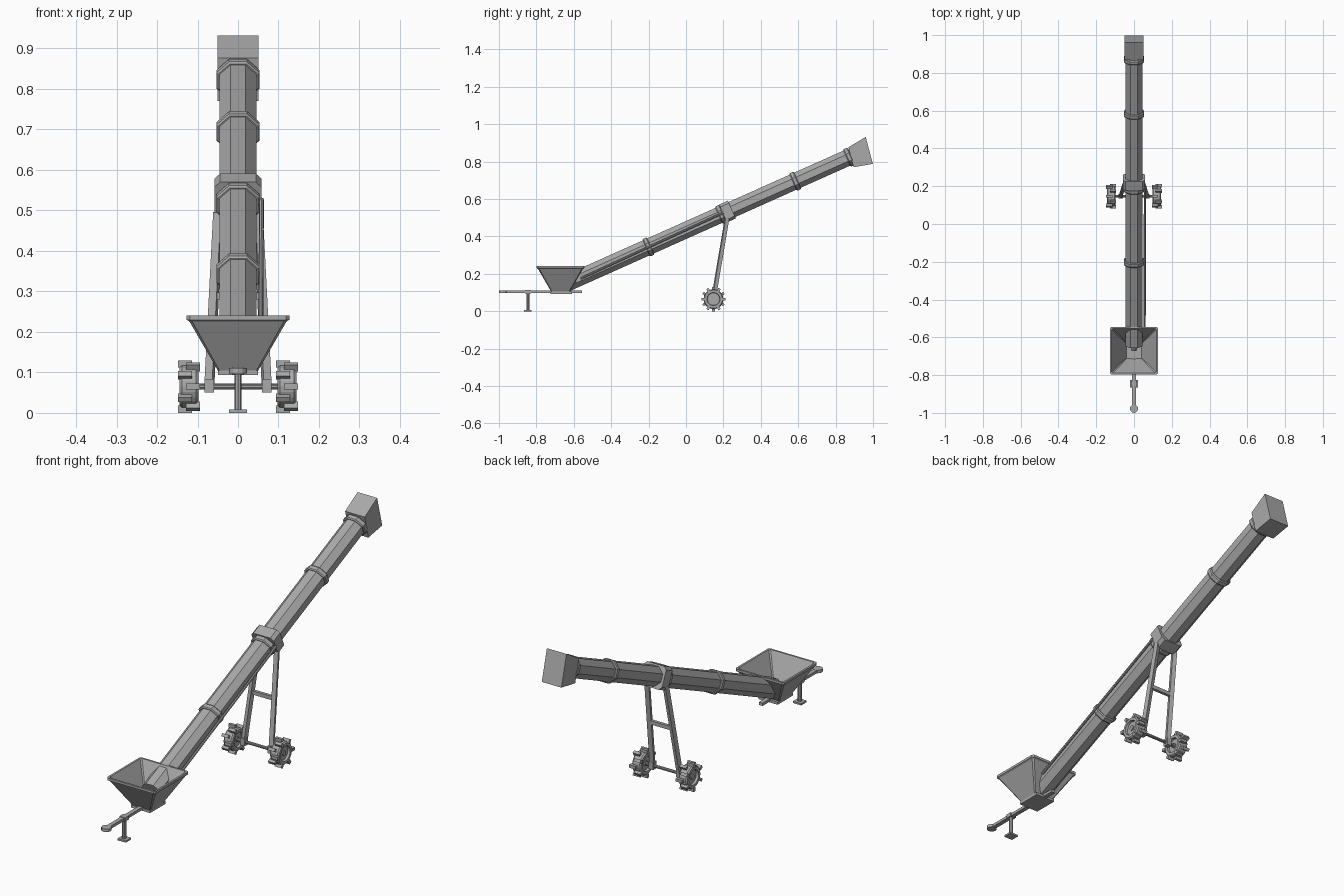
import bpy, bmesh, math
from mathutils import Matrix, Vector

if "Cube" in bpy.data.objects:
    bpy.data.objects.remove(bpy.data.objects["Cube"], do_unlink=True)

# Single painted-metal colour
grey = bpy.data.materials.new("metal_grey")
grey.use_nodes = True
grey.diffuse_color = (0.4, 0.4, 0.4, 1)
grey.node_tree.nodes["Principled BSDF"].inputs["Base Color"].default_value = (0.4, 0.4, 0.4, 1)

# Frame of the inclined conveyor: local y runs up the tube
INCLINE = Matrix.Translation((0, 0, 0.434)) @ Matrix.Rotation(math.radians(24.1), 4, 'X')


def finish(name, bm, matrix=Matrix()):
    bmesh.ops.recalc_face_normals(bm, faces=bm.faces)
    bm.transform(matrix)
    mesh = bpy.data.meshes.new(name)
    bm.to_mesh(mesh)
    bm.free()
    mesh.materials.append(grey)
    obj = bpy.data.objects.new(name, mesh)
    bpy.context.collection.objects.link(obj)
    return obj


def add_loft(bm, rings):
    """Skin matching rings of points and cap both ends."""
    loops = [[bm.verts.new(p) for p in ring] for ring in rings]
    count = len(loops[0])
    for a, b in zip(loops, loops[1:]):
        for i in range(count):
            j = (i + 1) % count
            bm.faces.new((a[i], a[j], b[j], b[i]))
    bm.faces.new(loops[0])
    bm.faces.new(loops[-1])


def loft(name, rings, matrix=Matrix()):
    bm = bmesh.new()
    add_loft(bm, rings)
    return finish(name, bm, matrix)


def add_box(bm, centre, size, matrix=Matrix()):
    bmesh.ops.create_cube(bm, size=1, matrix=matrix @ Matrix.Translation(centre)
                          @ Matrix.Diagonal((*size, 1)))


def box(name, centre, size, matrix=Matrix(), bevel=0):
    bm = bmesh.new()
    add_box(bm, centre, size)
    if bevel:
        edges = [e for e in bm.edges
                 if abs((e.verts[0].co - e.verts[1].co).normalized().y) > 0.9]
        bmesh.ops.bevel(bm, geom=edges, offset=bevel, segments=1, affect='EDGES')
    return finish(name, bm, matrix)


def bar(name, start, end, radius, sides, turn=0.0):
    """Straight prism between two points."""
    start, end = Vector(start), Vector(end)
    direction = end - start
    bm = bmesh.new()
    bmesh.ops.create_cone(bm, cap_ends=True, segments=sides, radius1=radius,
                          radius2=radius, depth=direction.length,
                          matrix=Matrix.Rotation(turn, 4, 'Z'))
    spin = direction.to_track_quat('Z', 'Y').to_matrix().to_4x4()
    return finish(name, bm, Matrix.Translation((start + end) / 2) @ spin)


def octagon(y, apothem, widen=1.05):
    r = apothem / math.cos(math.pi / 8)
    angles = [math.pi / 8 + k * math.pi / 4 for k in range(8)]
    return [Vector((r * widen * math.cos(a), y, r * math.sin(a))) for a in angles]


# Octagonal conveyor tube, its bands and the inlet shaft
loft("conveyor_tube", [octagon(-0.70, 0.044), octagon(0.97, 0.044)], INCLINE)
for i, y in enumerate((-0.22, 0.205, 0.64, 0.955)):
    loft(f"tube_band_{i + 1}", [octagon(y - 0.013, 0.047), octagon(y - 0.008, 0.051),
                                octagon(y + 0.008, 0.051), octagon(y + 0.013, 0.047)], INCLINE)
loft("inlet_shaft", [octagon(-0.73, 0.015), octagon(-0.69, 0.015)], INCLINE)
box("support_collar", (0, 0.243, 0), (0.116, 0.052, 0.104), INCLINE, bevel=0.014)
bar("drive_rod", INCLINE @ Vector((0.058, 0.22, 0.003)),
    INCLINE @ Vector((0.056, -0.62, -0.006)), 0.006, 8)

# Discharge head: side profile extruded across
head = [(0.869, 0.877), (0.961, 0.932), (0.999, 0.788), (0.896, 0.77)]
loft("discharge_head", [[Vector((x, y, z)) for y, z in head] for x in (-0.051, 0.051)])


# Open hopper with a lip
def square(half, z, corner):
    inner = half - corner
    pts = []
    for sx, sy in ((1, 1), (-1, 1), (-1, -1), (1, -1)):
        pair = [Vector((sx * half, sy * inner - 0.671, z)),
                Vector((sx * inner, sy * half - 0.671, z))]
        pts += pair if sx * sy > 0 else pair[::-1]
    return pts


loft("hopper", [square(0.047, 0.1, 0.004), square(0.120, 0.226, 0.007),
                square(0.127, 0.23, 0.008), square(0.127, 0.241, 0.008),
                square(0.118, 0.241, 0.006), square(0.041, 0.108, 0.003)])
box("hopper_base_plate", (0, -0.667, 0.099), (0.1, 0.115, 0.012))

# Tow beam, hitch eye and parking stand
box("tow_beam", (0, -0.76, 0.104), (0.02, 0.41, 0.013))
bar("hitch_eye", (0, -0.978, 0.097), (0, -0.978, 0.111), 0.022, 12)
box("stand_sleeve", (0, -0.845, 0.104), (0.03, 0.03, 0.018))
bar("stand_post", (0, -0.845, 0.004), (0, -0.845, 0.1), 0.009, 8)
box("stand_foot", (0, -0.845, 0.004), (0.044, 0.04, 0.008))

# Undercarriage: axle, legs and cross brace
AXLE_Y, AXLE_Z = 0.147, 0.065
bar("axle", (-0.115, AXLE_Y, AXLE_Z), (0.115, AXLE_Y, AXLE_Z), 0.007, 10)
foot, top = Vector((0.071, AXLE_Y, AXLE_Z)), Vector((0.049, 0.219, 0.495))
for side, s in (("left", 1), ("right", -1)):
    flip = Vector((s, 1, 1))
    bar(f"{side}_leg", foot * flip, top * flip, 0.014, 4, math.pi / 4)
    box(f"{side}_axle_bracket", (s * 0.071, AXLE_Y, 0.067), (0.024, 0.026, 0.034))
mid = foot.lerp(top, 0.52)
box("leg_brace", mid * Vector((0, 1, 1)), (mid.x * 2, 0.014, 0.018))

# Lugged wheels with recessed rims
half_profile = [(0.012, 0.010), (0.012, 0.033), (0.023, 0.035), (0.023, 0.048), (0.017, 0.053)]
profile = half_profile + [(-x, r) for x, r in reversed(half_profile)]
steps = [k * math.tau / 24 for k in range(24)]
for side, s in (("left", 1), ("right", -1)):
    bm = bmesh.new()
    add_loft(bm, [[Vector((x, r * math.cos(a), r * math.sin(a))) for a in steps]
                  for x, r in profile])
    for k in range(12):
        turn = Matrix.Rotation(k * math.tau / 12, 4, 'X')
        offset = 0.010 if k % 2 else -0.010
        add_box(bm, (offset, 0, 0.056), (0.034, 0.014, 0.018), turn)
    hub = Matrix.Rotation(math.pi / 2, 4, 'Y')
    bmesh.ops.create_cone(bm, cap_ends=True, segments=10, radius1=0.012, radius2=0.012,
                          depth=0.036, matrix=hub)
    finish(f"{side}_wheel", bm, Matrix.Translation((s * 0.121, AXLE_Y, AXLE_Z)))
